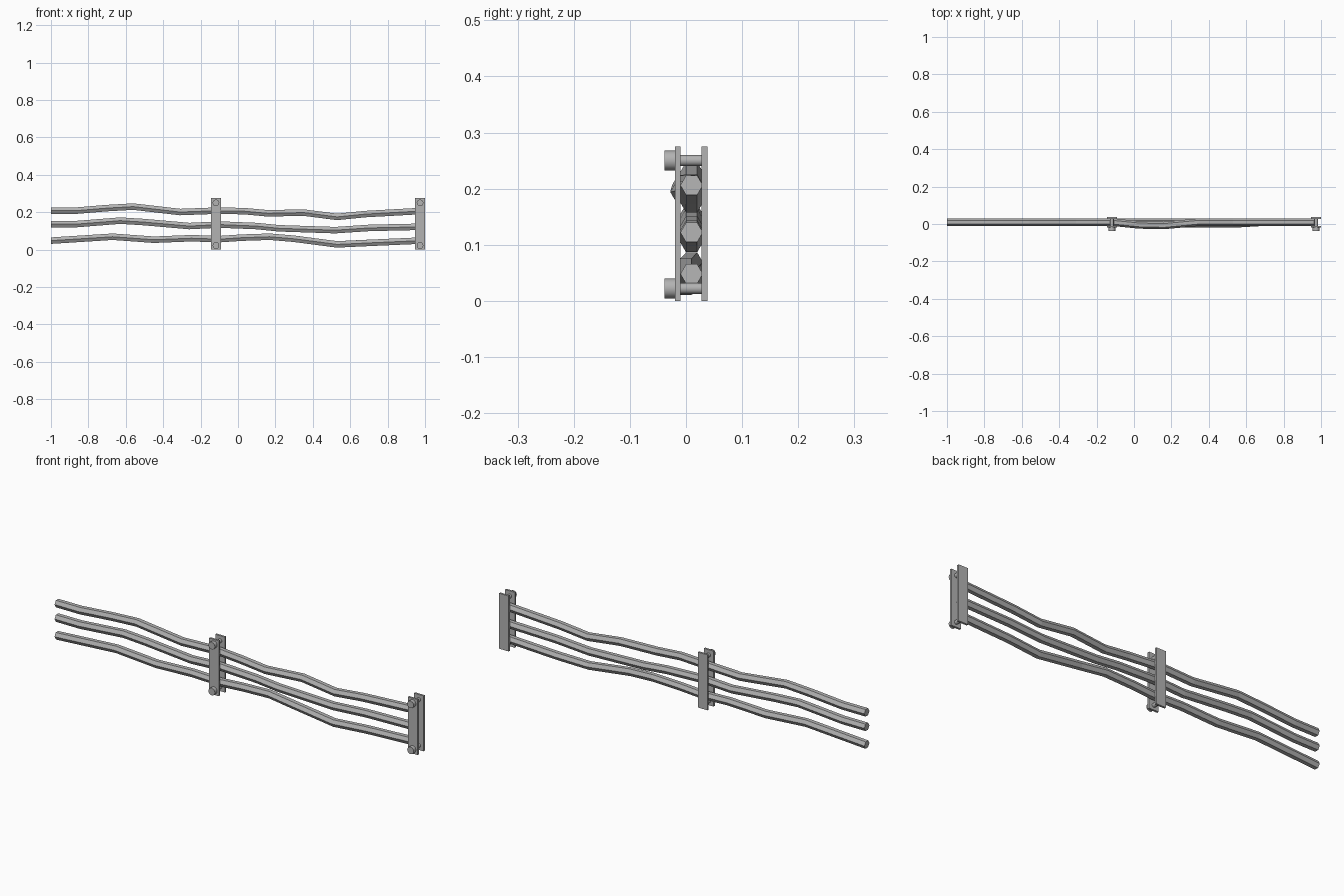
import bpy, bmesh, math
from mathutils import Vector, Matrix

cube = bpy.data.objects.get("Cube")
if cube:
    bpy.data.objects.remove(cube, do_unlink=True)

metal = bpy.data.materials.new("grey metal")
metal.use_nodes = True
GREY = (0.45, 0.45, 0.45, 1)
metal.diffuse_color = GREY
metal.node_tree.nodes["Principled BSDF"].inputs["Base Color"].default_value = GREY


def finish(bm, name, smooth=False):
    bmesh.ops.recalc_face_normals(bm, faces=bm.faces)
    mesh = bpy.data.meshes.new(name)
    bm.to_mesh(mesh)
    bm.free()
    mesh.materials.append(metal)
    obj = bpy.data.objects.new(name, mesh)
    bpy.context.collection.objects.link(obj)
    if smooth:
        bpy.ops.object.select_all(action='DESELECT')
        obj.select_set(True)
        bpy.context.view_layer.objects.active = obj
        bpy.ops.object.shade_smooth_by_angle(angle=math.radians(40))
    return obj


def pipe(name, points, radius=0.02, sides=6):
    """Hexagonal tube swept along a wavy path."""
    pts = [Vector(p) for p in points]
    bm = bmesh.new()
    rings = []
    for i, p in enumerate(pts):
        t = (pts[min(i + 1, len(pts) - 1)] - pts[max(i - 1, 0)]).normalized()
        side = Vector((0, 0, 1)).cross(t).normalized()
        up = t.cross(side)
        angles = [math.tau * k / sides for k in range(sides)]
        rings.append([bm.verts.new(p + radius * (side * math.cos(a) + up * math.sin(a)))
                      for a in angles])
    for a, b in zip(rings, rings[1:]):
        for k in range(sides):
            n = (k + 1) % sides
            bm.faces.new((a[k], a[n], b[n], b[k]))
    bm.faces.new(rings[0])
    bm.faces.new(rings[-1])
    return finish(bm, name)


def plate(name, x, y0, y1):
    bm = bmesh.new()
    bmesh.ops.create_cube(bm, size=1, matrix=Matrix.Translation((x, (y0 + y1) / 2, 0.1375))
                          @ Matrix.Diagonal((0.053, y1 - y0, 0.275, 1)))
    return finish(bm, name)


def bolt(name, x, z):
    """Wide head in front of the clamp and a thin shaft between the plates."""
    bm = bmesh.new()
    for r, y0, y1 in ((0.018, -0.038, -0.019), (0.01, -0.019, 0.03)):
        bmesh.ops.create_cone(bm, cap_ends=True, segments=12, radius1=r, radius2=r,
                              depth=y1 - y0,
                              matrix=Matrix.Translation((x, (y0 + y1) / 2, z))
                              @ Matrix.Rotation(math.pi / 2, 4, 'X'))
    return finish(bm, name, smooth=True)


# Pipes
Y = 0.01
pipe("top_pipe", [
    (-1, Y, .208), (-.87, Y, .208), (-.7, Y, .222), (-.56, Y, .23), (-.31, Y, .201),
    (-.12, Y, .208), (.03, -.005, .206), (.16, -.008, .194), (.35, Y, .198),
    (.53, Y, .175), (.68, Y, .19), (.97, Y, .206)])
pipe("middle_pipe", [
    (-1, Y, .136), (-.87, Y, .136), (-.63, Y, .155), (-.5, Y, .147), (-.26, Y, .126),
    (-.1, Y, .134), (.1, Y, .126), (.22, Y, .114), (.52, Y, .104), (.7, Y, .116),
    (.97, Y, .122)])
pipe("bottom_pipe", [
    (-1, Y, .048), (-.67, Y, .069), (-.45, Y, .053), (-.25, Y, .061), (-.1, Y, .056),
    (.02, Y, .064), (.17, Y, .069), (.3, 0, .058), (.53, 0, .028), (.7, Y, .036),
    (.97, Y, .048)])

# Clamps
for where, x in (("middle", -0.118), ("end", 0.9735)):
    plate(where + "_front_plate", x, -0.02, -0.01)
    plate(where + "_back_plate", x, 0.028, 0.038)
    bolt(where + "_lower_bolt", x, 0.022)
    bolt(where + "_upper_bolt", x, 0.25)
